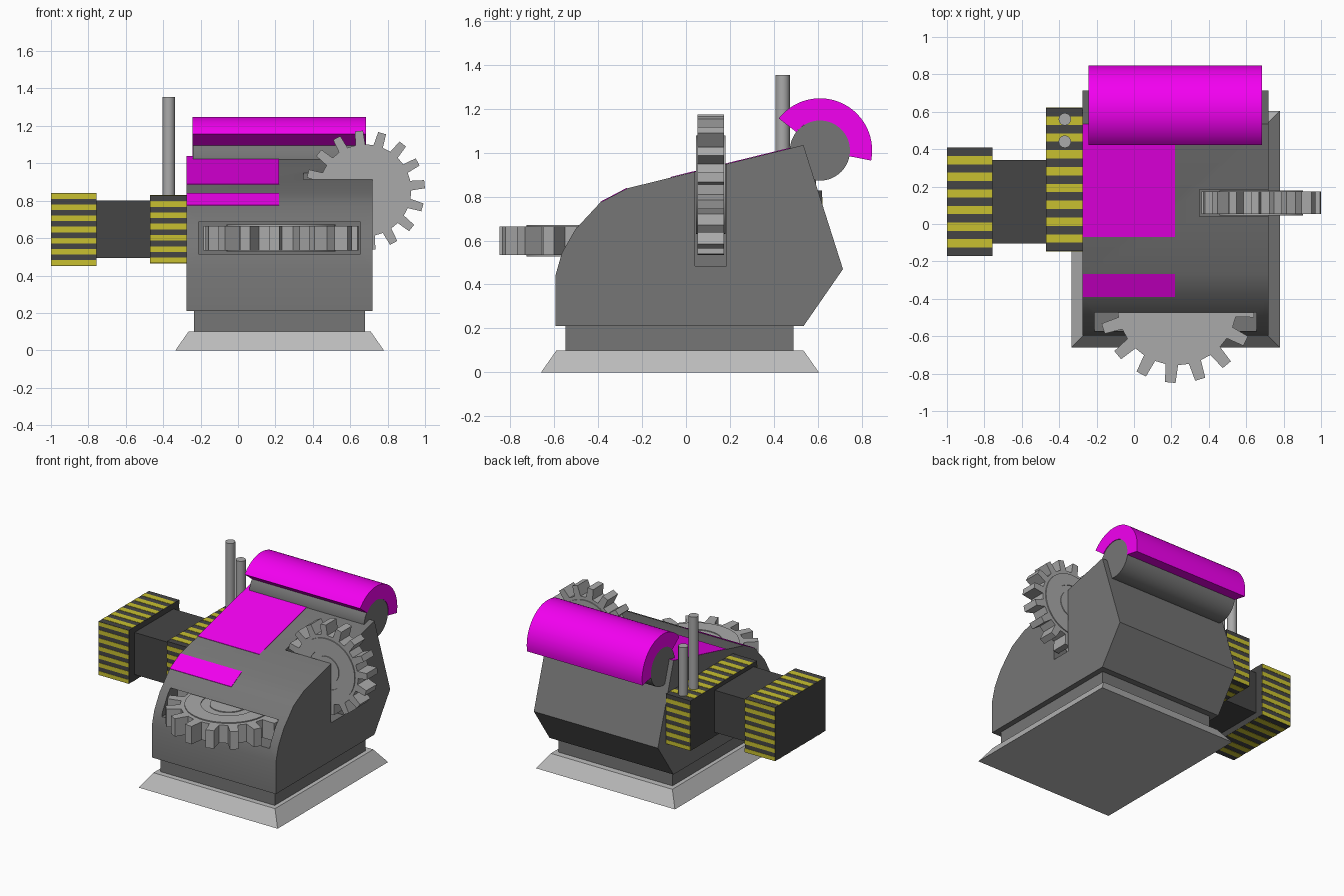
import bpy, bmesh, math
from mathutils import Matrix, Vector

if "Cube" in bpy.data.objects:
    bpy.data.objects.remove(bpy.data.objects["Cube"])


def material(name, r, g, b):
    m = bpy.data.materials.new(name)
    m.diffuse_color = (r, g, b, 1)
    m.use_nodes = True
    m.node_tree.nodes["Principled BSDF"].inputs["Base Color"].default_value = m.diffuse_color
    return m


MAGENTA = material("magenta", 0.9, 0.0, 0.88)
YELLOW = material("yellow", 0.58, 0.53, 0.03)
DARK = material("dark_grey", 0.06, 0.06, 0.06)
GREY = material("mid_grey", 0.18, 0.18, 0.18)
LIGHT = material("light_grey", 0.5, 0.5, 0.5)
STEEL = material("steel", 0.4, 0.4, 0.4)


def finish(name, bm, mat=None, smooth=False):
    bmesh.ops.recalc_face_normals(bm, faces=bm.faces[:])
    me = bpy.data.meshes.new(name)
    bm.to_mesh(me)
    bm.free()
    ob = bpy.data.objects.new(name, me)
    bpy.context.collection.objects.link(ob)
    if mat:
        me.materials.append(mat)
    if smooth:
        shade(ob)
    return ob


def shade(ob):
    bpy.ops.object.select_all(action='DESELECT')
    ob.select_set(True)
    bpy.context.view_layer.objects.active = ob
    bpy.ops.object.shade_smooth_by_angle()


def add_box(bm, x, y, z, inset=0.0):
    """Box from ranges; inset narrows the top in x and y."""
    made = bmesh.ops.create_cube(bm, size=1)["verts"]
    for v in made:
        top = v.co.z > 0
        v.co = [r[0] if c < 0 else r[1] for r, c in zip((x, y, z), v.co)]
        if top and inset:
            v.co.x += inset if v.co.x == min(x) else -inset
            v.co.y += inset if v.co.y == min(y) else -inset


def box(name, x, y, z, mat=None, inset=0.0):
    bm = bmesh.new()
    x, y, z = [tuple(Vector(r)) for r in (x, y, z)]
    add_box(bm, x, y, z, inset)
    return finish(name, bm, mat)


def extrude(name, pts, lo, hi, mat=None, smooth=False, place=None):
    """Extrude a closed outline; by default a (y, z) profile along x."""
    place = place or (lambda a, b, d: (d, a, b))
    bm = bmesh.new()
    face = bm.faces.new([bm.verts.new(place(a, b, lo)) for a, b in pts])
    geo = bmesh.ops.extrude_face_region(bm, geom=[face])["geom"]
    shift = Vector(place(0, 0, hi)) - Vector(place(0, 0, lo))
    bmesh.ops.translate(bm, vec=shift, verts=[g for g in geo if isinstance(g, bmesh.types.BMVert)])
    return finish(name, bm, mat, smooth)


def arc(cx, cy, r, a0, a1, n):
    return [(cx + r * math.cos(math.radians(a0 + (a1 - a0) * i / n)),
             cy + r * math.sin(math.radians(a0 + (a1 - a0) * i / n))) for i in range(n + 1)]


# Base and pedestal
box("base_plinth", (-0.335, 0.78), (-0.66, 0.605), (0, 0.1), LIGHT, inset=0.07)
box("pedestal", (-0.235, 0.68), (-0.55, 0.49), (0.1, 0.21), GREY)

# Main housing with two gear slots
profile = [(-0.595, 0.21), (0.535, 0.21), (0.715, 0.47), (0.535, 1.035), (-0.268, 0.838),
           (-0.39, 0.774), (-0.505, 0.65), (-0.565, 0.545), (-0.595, 0.44)]
body = extrude("housing", profile, -0.275, 0.72, GREY)
slots = [box("front_slot_cutter", (-0.21, 0.655), (-0.8, -0.01), (0.515, 0.685)),
         box("side_slot_cutter", (0.35, 0.9), (0.04, 0.185), (0.485, 1.3))]
bpy.context.view_layer.objects.active = body
for cutter in slots:
    mod = body.modifiers.new("slot", 'BOOLEAN')
    mod.operation = 'DIFFERENCE'
    mod.solver = 'EXACT'
    mod.object = cutter
    bpy.ops.object.modifier_apply(modifier=mod.name)
    bpy.data.objects.remove(cutter)
shade(body)


# Painted panels on the sloping top
def panel(name, p, q):
    lift = 0.003
    pts = [p, q, (q[0], q[1] + lift), (p[0], p[1] + lift)]
    extrude(name, pts, -0.275, 0.22, MAGENTA)


panel("large_panel", (-0.07, 0.887), (0.535, 1.035))
panel("small_panel", (-0.39, 0.774), (-0.268, 0.838))

# Roller and its curved cover
extrude("roller", arc(0.61, 1.01, 0.137, 0, 360, 48)[:-1], -0.24, 0.68, GREY, True)
cover = arc(0.61, 1.01, 0.238, -11, 142, 28) + arc(0.61, 1.01, 0.137, 142, -11, 28)
extrude("roller_cover", cover, -0.242, 0.684, MAGENTA, True)


# Gears: toothed rim plus stepped hub
def gear(name, radius, half, phase, matrix, teeth=16):
    pts = []
    for i in range(teeth):
        a = phase + 2 * math.pi * i / teeth
        for da, r in ((-0.105, 0.77), (-0.068, 1), (0.068, 1), (0.105, 0.77)):
            pts.append((radius * r * math.cos(a + da), radius * r * math.sin(a + da)))
    rim = extrude(name + "_teeth", pts, -half, half, STEEL, place=lambda a, b, d: (a, b, d))
    rim.matrix_world = matrix
    bm = bmesh.new()
    side = [(0, 0.007), (0.3, 0.007), (0.3, 0.001), (0.44, 0.001), (0.44, 0.007), (0.7, 0.007)]
    pts = [(r * radius, half + z) for r, z in side]
    pts += [(r, -z) for r, z in reversed(pts)]
    vs = [bm.verts.new((r, 0, z)) for r, z in pts]
    edges = [bm.edges.new(e) for e in zip(vs, vs[1:])]
    bmesh.ops.spin(bm, geom=vs + edges, cent=(0, 0, 0), axis=(0, 0, 1),
                   angle=2 * math.pi, steps=48)
    bmesh.ops.remove_doubles(bm, verts=bm.verts[:], dist=1e-4)
    finish(name + "_hub", bm, STEEL, True).matrix_world = matrix


gear("front_gear", 0.415, 0.065, math.radians(-5), Matrix.Translation((0.23, -0.435, 0.6)))
gear("side_gear", 0.32, 0.06, math.radians(6),
     Matrix.Translation((0.68, 0.1125, 0.855)) @ Matrix.Rotation(math.pi / 2, 4, 'X'))


# Hazard-striped blocks on the side arm
def striped_block(name, x, y, z, ny, nz, zstart):
    box(name, x, y, z, DARK)
    e = 0.002
    bm = bmesh.new()
    xi = (x[0] + 0.0005, x[1] - 0.0005)
    dy, dz = (y[1] - y[0]) / ny, (z[1] - z[0]) / nz
    for i in range(1, ny, 2):
        add_box(bm, xi, (y[0] + i * dy, y[0] + (i + 1) * dy), (z[0] - e, z[1] + e))
    for i in range(zstart, nz, 2):
        add_box(bm, xi, (y[0] - e, y[1] + e),
                (max(z[0] + i * dz, z[0] + e), min(z[0] + (i + 1) * dz, z[1] - e)))
    finish(name + "_stripes", bm, YELLOW)


striped_block("outer_block", (-1, -0.757), (-0.17, 0.408), (0.452, 0.84), 13, 13, 0)
striped_block("inner_block", (-0.47, -0.275), (-0.145, 0.62), (0.466, 0.828), 17, 12, 0)
box("arm", (-0.76, -0.465), (-0.105, 0.343), (0.495, 0.8), DARK)

# Exhaust pipes
for name, y, top in (("tall_pipe", 0.44, 1.355), ("short_pipe", 0.56, 1.18)):
    extrude(name, arc(-0.37, y, 0.033, 0, 360, 24)[:-1], 0.8, top, STEEL, True,
            place=lambda a, b, d: (a, b, d))
